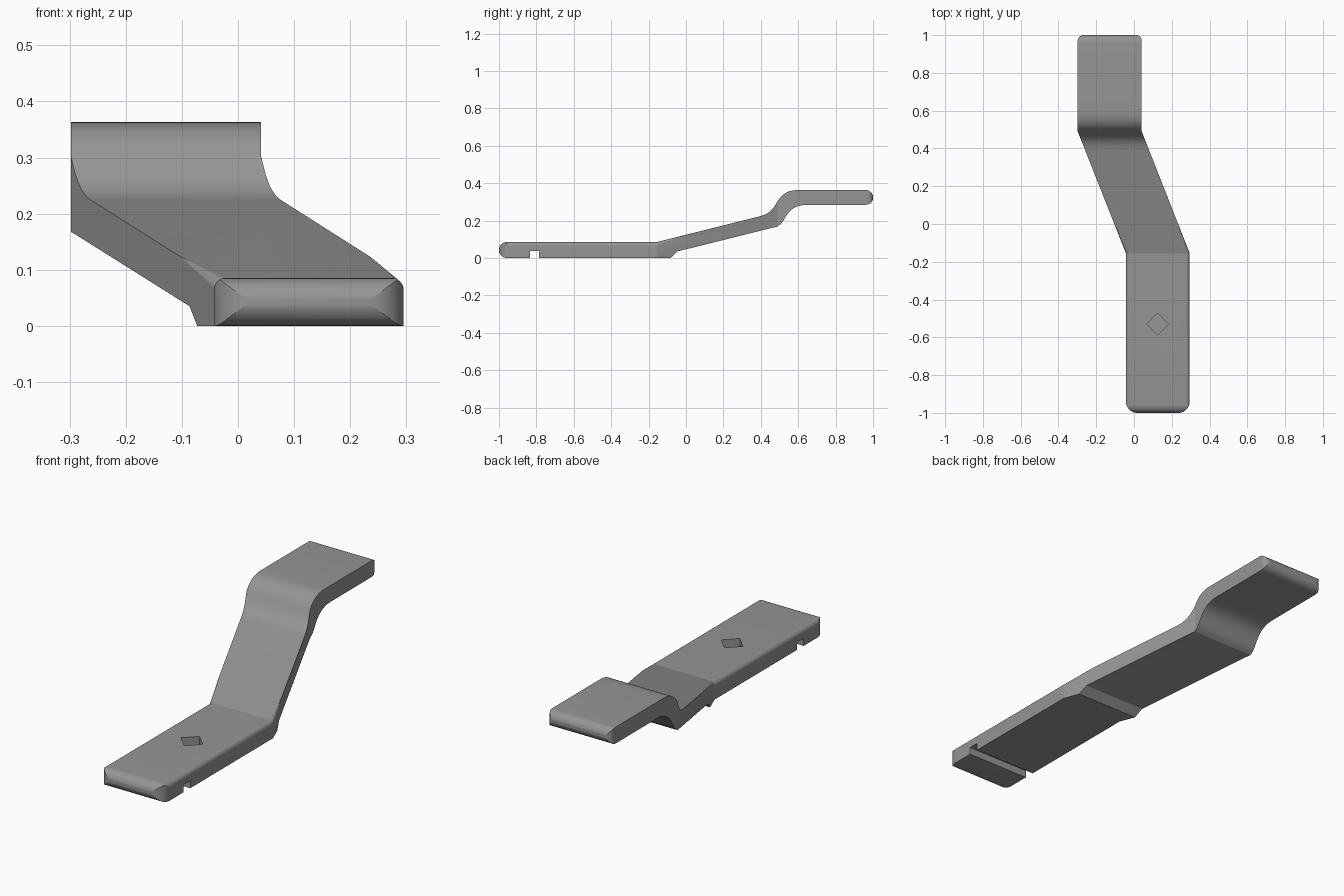
import bpy, bmesh, math

if "Cube" in bpy.data.objects:
    bpy.data.objects.remove(bpy.data.objects["Cube"])

grey = bpy.data.materials.new("steel_grey")
grey.diffuse_color = (0.30, 0.30, 0.30, 1)
grey.use_nodes = True
grey.node_tree.nodes["Principled BSDF"].inputs["Base Color"].default_value = grey.diffuse_color


def arc(cx, cy, r, a0, a1, n=10):
    return [(cx + r * math.cos(math.radians(a0 + (a1 - a0) * i / n)),
             cy + r * math.sin(math.radians(a0 + (a1 - a0) * i / n))) for i in range(n + 1)]


def bezier(a, b, c, d, n=12):
    pts = []
    for i in range(n + 1):
        t = i / n
        w = ((1 - t) ** 3, 3 * t * (1 - t) ** 2, 3 * t * t * (1 - t), t ** 3)
        pts.append(tuple(sum(k * p[j] for k, p in zip(w, (a, b, c, d))) for j in (0, 1)))
    return pts


def loft(name, rings):
    """Closed solid through matching rings of 3D points."""
    bm = bmesh.new()
    vs = [[bm.verts.new(p) for p in ring] for ring in rings]
    n = len(vs[0])
    for a, b in zip(vs, vs[1:]):
        for i in range(n):
            j = (i + 1) % n
            bm.faces.new((a[i], a[j], b[j], b[i]))
    bm.faces.new(vs[0])
    bm.faces.new(vs[-1])
    bmesh.ops.recalc_face_normals(bm, faces=bm.faces)
    me = bpy.data.meshes.new(name)
    bm.to_mesh(me)
    bm.free()
    me.materials.append(grey)
    ob = bpy.data.objects.new(name, me)
    bpy.context.collection.objects.link(ob)
    return ob


def combine(target, tool, operation):
    mod = target.modifiers.new(tool.name, 'BOOLEAN')
    mod.operation, mod.solver, mod.object = operation, 'EXACT', tool
    bpy.context.view_layer.objects.active = target
    bpy.ops.object.modifier_apply(modifier=mod.name)
    bpy.data.objects.remove(tool, do_unlink=True)


# Side profile (y, z): flat foot, ramp, S-bend and raised tab with round ends
side = arc(-0.958, 0.0425, 0.0425, 90, 270, 20)
side += [(-0.08, 0), (-0.045, 0.035), (0.47, 0.163), (0.488, 0.167)]
side += bezier((0.505, 0.18), (0.535, 0.205), (0.54, 0.284), (0.65, 0.284))
side += arc(0.961, 0.3235, 0.0395, -90, 90, 20)
side += bezier((0.60, 0.363), (0.53, 0.363), (0.505, 0.33), (0.485, 0.295))
side += bezier((0.485, 0.295), (0.462, 0.255), (0.44, 0.234), (0.395, 0.223))[1:]
side += [(-0.157, 0.085)]
bracket = loft("offset_bracket", [[(x, y, z) for y, z in side] for x in (-0.5, 0.5)])

# Plan outline (x, y): sideways jog with rounded corners
R, r = 0.06, 0.03
plan = arc(-0.043 + R, -1 + R, R, 180, 270) + arc(0.295 - R, -1 + R, R, 270, 360)
plan += [(0.295, -0.155), (0.041, 0.49)]
plan += arc(0.041 - r, 1 - r, r, 0, 90) + arc(-0.298 + r, 1 - r, r, 90, 180)
plan += [(-0.298, 0.49), (-0.043, -0.155)]
outline = loft("plan_outline", [[(x, y, z) for x, y in plan] for z in (-0.1, 0.5)])
combine(bracket, outline, 'INTERSECT')

# Rounded upper long edges of the foot, fading out on the ramp
for s, x0 in ((-1, -0.043), (1, 0.295)):
    rings = []
    for x, y, z, f in ((x0, -1.1, 0.085, 0.022), (x0, -0.156, 0.085, 0.022),
                       (x0 - 0.061, 0.0, 0.1243, 0.001)):
        e = 0.0004
        curve = arc(x - s * (f - e), z - f + e, f, 0, 90)
        c = x - s * (f - e)
        curve = [(c + s * (px - c), pz) for px, pz in curve]
        ring = [(x + s * 0.02, z + 0.02), (x + s * 0.02, z - f + e)] + curve
        ring.append((curve[-1][0], z + 0.02))
        rings.append([(px, y, pz) for px, pz in ring])
    combine(bracket, loft("edge_round", rings), 'DIFFERENCE')

# Cross slot under the foot
slot = [(-0.835, -0.05), (-0.785, -0.05), (-0.785, 0.036), (-0.835, 0.036)]
combine(bracket, loft("slot", [[(x, y, z) for y, z in slot] for x in (-0.5, 0.5)]), 'DIFFERENCE')

# Diamond pocket in the top of the foot
pocket = arc(0.125, -0.53, 0.058, 0, 270, 3)
combine(bracket, loft("pocket", [[(x, y, z) for x, y in pocket] for z in (0.042, 0.2)]), 'DIFFERENCE')

# Smooth the curved surfaces, keep the creases
bpy.ops.object.select_all(action='DESELECT')
bracket.select_set(True)
bpy.context.view_layer.objects.active = bracket
bpy.ops.object.shade_smooth_by_angle(angle=math.radians(12))
